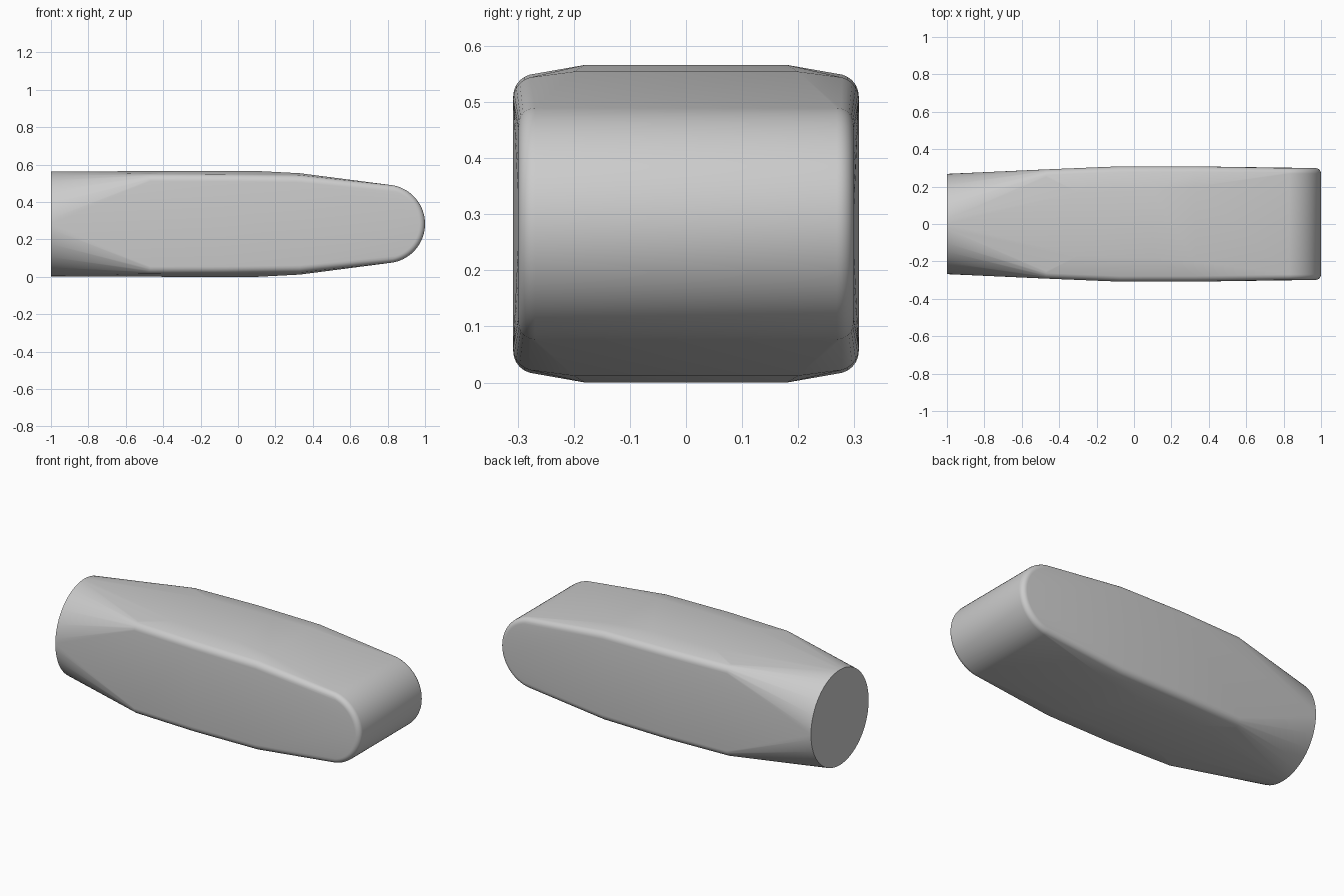
import bpy
import bmesh
from math import sin, cos, pi
from mathutils import Vector

cube = bpy.data.objects.get("Cube")
if cube:
    bpy.data.objects.remove(cube, do_unlink=True)

MID = 0.283        # height of the long axis
points = []


def add_mirrored(x, y, dz):
    for sy in (-1, 1):
        for sz in (-1, 1):
            points.append(Vector((x, sy * y, MID + sz * dz)))


def add_edge(x, half_width, half_height, nx, nz, r, steps=6):
    """Quarter-round edge between the rim and the flat side."""
    for i in range(steps + 1):
        a = pi / 2 * i / steps
        inset = r * (1 - cos(a))
        add_mirrored(x - nx * inset, half_width - r + r * sin(a),
                     half_height - nz * inset)


# Round butt end
SIDES = 64
for i in range(SIDES):
    a = 2 * pi * i / SIDES
    points.append(Vector((-1, 0.268 * cos(a), MID + 0.28 * sin(a))))

# Body stations: x, half width, half height at the rounded edge
for x, w, h in ((-0.47, 0.292, 0.268), (-0.08, 0.308, 0.267), (0.33, 0.308, 0.262)):
    add_edge(x, w, h, 0, 1, 0.04)

# Slightly crowned top and bottom
for x, y, h in ((-0.3, 0.17, 0.283), (0.1, 0.18, 0.283), (0.33, 0.2, 0.271)):
    add_mirrored(x, y, h)

# Rounded nose
NOSE_X, NOSE_R = 0.79, 0.21
for i in range(17):
    a = 1.38 * i / 16
    nx, nz = cos(a), sin(a)
    add_edge(NOSE_X + NOSE_R * nx, 0.299, NOSE_R * nz, nx, nz, 0.03)

# Skin all the sections
bm = bmesh.new()
for p in points:
    bm.verts.new(p)
bmesh.ops.remove_doubles(bm, verts=bm.verts[:], dist=0.0005)
hull = bmesh.ops.convex_hull(bm, input=bm.verts[:])
spare = {g for g in hull["geom_interior"] + hull["geom_unused"]
         if isinstance(g, bmesh.types.BMVert)}
bmesh.ops.delete(bm, geom=list(spare), context='VERTS')
bmesh.ops.dissolve_limit(bm, angle_limit=0.005, verts=bm.verts[:], edges=bm.edges[:])
bmesh.ops.recalc_face_normals(bm, faces=bm.faces[:])

mesh = bpy.data.meshes.new("tapered_body")
bm.to_mesh(mesh)
bm.free()
body = bpy.data.objects.new("tapered_body", mesh)
bpy.context.collection.objects.link(body)

# Plain grey
grey = bpy.data.materials.new("plain_grey")
grey.use_nodes = True
colour = (0.6, 0.6, 0.6, 1)
grey.diffuse_color = colour
grey.node_tree.nodes["Principled BSDF"].inputs["Base Color"].default_value = colour
mesh.materials.append(grey)

bpy.ops.object.select_all(action='DESELECT')
body.select_set(True)
bpy.context.view_layer.objects.active = body
bpy.ops.object.shade_smooth_by_angle(angle=0.5)
